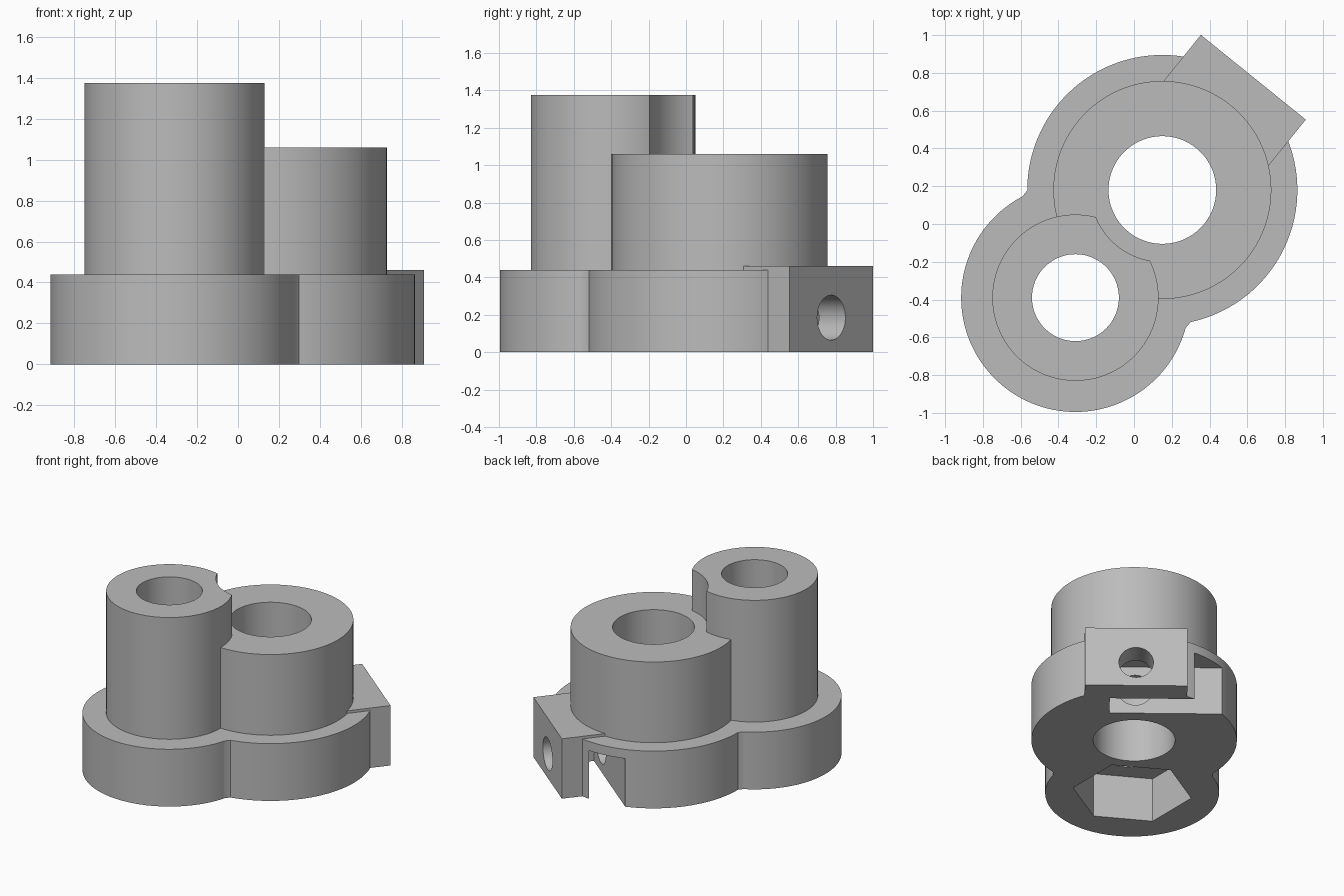
import bpy
import math
from mathutils import Matrix, Vector

if "Cube" in bpy.data.objects:
    bpy.data.objects.remove(bpy.data.objects["Cube"], do_unlink=True)

# Centres of the tall narrow post and the short wide post
TALL = Vector((-0.31, -0.39, 0))
WIDE = Vector((0.15, 0.18, 0))
ANGLE = math.atan2(WIDE.y - TALL.y, WIDE.x - TALL.x)
# Local frame at the wide post: x runs outward to the clamp lug
LUG = Matrix.Translation(WIDE) @ Matrix.Rotation(ANGLE, 4, "Z")


def cylinder(name, centre, radius, z0, z1, sides=128, turn=0.0):
    bpy.ops.mesh.primitive_cylinder_add(
        vertices=sides, radius=radius, depth=z1 - z0,
        location=(centre.x, centre.y, (z0 + z1) / 2), rotation=(0, 0, turn))
    ob = bpy.context.object
    ob.name = name
    return ob


def lug_box(name, x0, x1, y0, y1, z0, z1):
    bpy.ops.mesh.primitive_cube_add(size=1)
    ob = bpy.context.object
    ob.name = name
    ob.matrix_world = (LUG @ Matrix.Translation(((x0 + x1) / 2, (y0 + y1) / 2, (z0 + z1) / 2))
                       @ Matrix.Diagonal((x1 - x0, y1 - y0, z1 - z0, 1)))
    return ob


def combine(body, parts, operation):
    for part in parts:
        mod = body.modifiers.new(part.name, "BOOLEAN")
        mod.operation = operation
        mod.solver = "EXACT"
        mod.object = part
        part.hide_render = True
        bpy.context.view_layer.objects.active = body
        bpy.ops.object.modifier_apply(modifier=mod.name)
        bpy.data.objects.remove(part, do_unlink=True)


# Tall post, relieved beside the wide bore
body = cylinder("clamp_body", TALL, 0.44, 0, 1.375)
combine(body, [cylinder("post_relief", WIDE, 0.38, 1.06, 1.6)], "DIFFERENCE")

# Wide post, flanged base and clamp lug
combine(body, [
    cylinder("wide_post", WIDE, 0.577, 0, 1.06),
    cylinder("tall_base", TALL, 0.605, 0, 0.44),
    cylinder("wide_base", WIDE, 0.715, 0, 0.44),
    lug_box("base_web", -0.51, -0.43, -0.555, 0.555, 0, 0.44),
    lug_box("clamp_lug", 0.34, 0.767, -0.357, 0.357, 0, 0.46),
], "UNION")

# Radial screw hole through the lug
screw_hole = cylinder("screw_hole", Vector((0, 0, 0)), 0.12, 0, 1, 64)
screw_hole.matrix_world = (LUG @ Matrix.Translation((0.5, 0, 0.185))
                           @ Matrix.Rotation(math.pi / 2, 4, "Y"))

# Bores, hexagonal socket underneath, side-loading nut slot and screw hole
combine(body, [
    cylinder("tall_bore", TALL, 0.23, -0.1, 1.6),
    cylinder("wide_bore", WIDE, 0.285, -0.1, 1.6),
    cylinder("hex_socket", TALL, 0.417, -0.1, 0.34, 6),
    lug_box("nut_slot", 0.38, 0.585, -0.18, 0.9, -0.1, 0.37),
    screw_hole,
], "DIFFERENCE")

# Plain grey material
grey = bpy.data.materials.new("plain grey")
grey.use_nodes = True
colour = (0.5, 0.5, 0.5, 1)
grey.diffuse_color = colour
grey.node_tree.nodes["Principled BSDF"].inputs["Base Color"].default_value = colour
body.data.materials.clear()
body.data.materials.append(grey)
for face in body.data.polygons:
    face.material_index = 0

bpy.ops.object.select_all(action="DESELECT")
body.select_set(True)
bpy.context.view_layer.objects.active = body
bpy.ops.object.shade_smooth_by_angle(angle=math.radians(30))
